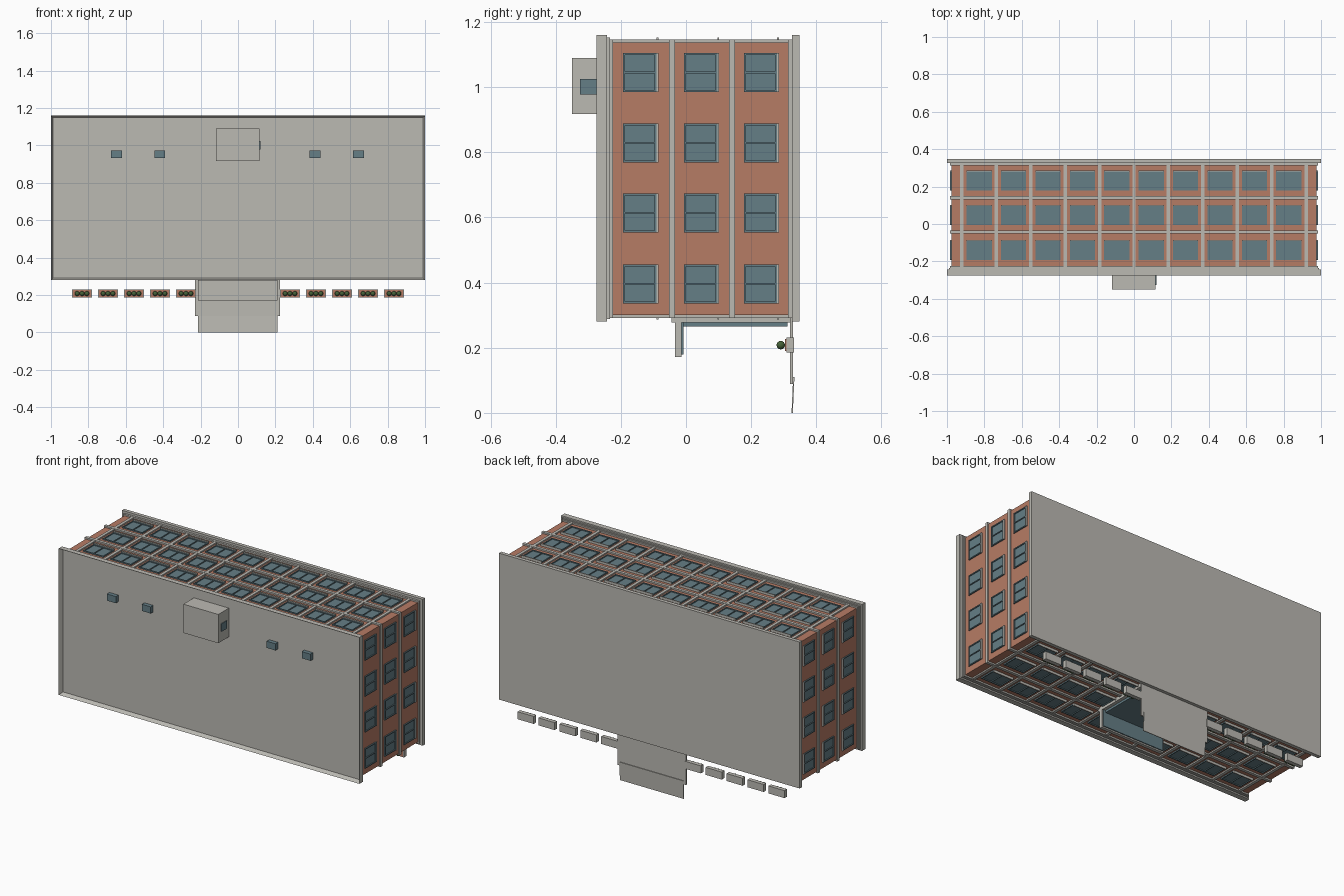
import bpy, bmesh
from mathutils import Matrix, Vector

if "Cube" in bpy.data.objects:
    bpy.data.objects.remove(bpy.data.objects["Cube"], do_unlink=True)


def material(name, rgb):
    m = bpy.data.materials.new(name)
    m.use_nodes = True
    m.diffuse_color = (*rgb, 1)
    m.node_tree.nodes["Principled BSDF"].inputs["Base Color"].default_value = (*rgb, 1)
    return m


CONCRETE = material("concrete", (0.50, 0.49, 0.45))
BRICK = material("brick", (0.47, 0.20, 0.13))
GLASS = material("glass", (0.13, 0.21, 0.24))
LEAF = material("leaf", (0.06, 0.12, 0.04))


def add_box(bm, x, y, z):
    """Box given by its (low, high) range on each axis."""
    size = [r[1] - r[0] for r in (x, y, z)]
    mid = Vector([(r[0] + r[1]) / 2 for r in (x, y, z)])
    bmesh.ops.create_cube(bm, size=1, matrix=Matrix.Translation(mid) @ Matrix.Diagonal((*size, 1)))


def finish(bm, name, mat):
    me = bpy.data.meshes.new(name)
    bm.to_mesh(me)
    bm.free()
    me.materials.append(mat)
    ob = bpy.data.objects.new(name, me)
    bpy.context.collection.objects.link(ob)
    return ob


def boxes(name, mat, ranges):
    bm = bmesh.new()
    for r in ranges:
        add_box(bm, *r)
    return finish(bm, name, mat)


def span(c, w):
    return (c - w / 2, c + w / 2)


LOW, HIGH = 0.30, 1.138          # brick faces
MID = (LOW + HIGH) / 2
SIDE = 0.976
BAY = 0.184

# Main block lies with its roof to the front and its base to the back
boxes("brick_walls", BRICK, [((-SIDE, SIDE), (-0.235, 0.33), (LOW, HIGH))])
boxes("base_slab", CONCRETE, [((-1, 1), (0.326, 0.348), (0.28, 1.16))])

# Floor bands wrap the block, pilasters divide the long walls into bays
boxes("floor_bands", CONCRETE,
      [((-0.983, 0.983), span(y, w), (0.291, 1.147))
       for y, w in ((-0.231, 0.013), (-0.043, 0.018), (0.141, 0.018), (0.32, 0.013))])
boxes("pilasters", CONCRETE,
      [(span(k * BAY, 0.018), (-0.235, 0.326), (0.292, 1.146)) for k in range(-5, 6)])

# Roof slab with a raised parapet and a cornice step
boxes("cornice", CONCRETE, [((-0.99, 0.99), (-0.25, -0.234), (0.288, 1.152))])
bm = bmesh.new()
add_box(bm, (-1, 1), (-0.275, -0.243), (0.28, 1.16))
top = [f for f in bm.faces if f.normal.y < -0.9]
bmesh.ops.inset_region(bm, faces=top, thickness=0.017)
bmesh.ops.translate(bm, verts=top[0].verts, vec=(0, 0.026, 0))
finish(bm, "roof_slab", CONCRETE)

# Rooftop room with a side window, and vent units
boxes("roof_room", CONCRETE, [((-0.118, 0.114), (-0.35, -0.245), (0.917, 1.09))])
boxes("roof_room_window", GLASS, [((0.112, 0.119), (-0.325, -0.275), (0.978, 1.025))])
boxes("roof_vents", GLASS,
      [(span(x, 0.058), (-0.274, -0.245), (0.932, 0.972)) for x in (-0.65, -0.418, 0.412, 0.645)])

# Windows: pane, raised frame and mullion, with a sill towards the base
panes, sills = bmesh.new(), bmesh.new()


def window(axis, sign, along, y, width):
    face = {"x": SIDE, "z": HIGH - MID}[axis]

    def part(bm, a, b, depth):
        d = sorted((sign * (face - 0.004), sign * (face + depth)))
        if axis == "x":
            add_box(bm, d, b, a)
        else:
            add_box(bm, a, b, (d[0] + MID, d[1] + MID))

    h, t = 0.102, 0.006
    part(panes, span(along, width), span(y, h), 0.002)
    for s in (-1, 1):
        part(panes, span(along + s * (width - t) / 2, t), span(y, h), 0.007)
        part(panes, span(along, width), span(y + s * (h - t) / 2, t), 0.007)
    part(panes, span(along, 0.005), span(y, h), 0.007)
    part(sills, span(along, width), span(y + h / 2 + 0.003, 0.006), 0.014 if axis == "z" else 0.009)


FLOORS = (-0.142, 0.045, 0.229)
for sign in (-1, 1):
    for y in FLOORS:
        for z in (0.396, 0.614, 0.829, 1.045):
            window("x", sign, z, y, 0.12)
        for k in range(10):
            x = (k - 4.5) * BAY
            if sign < 0 and abs(x) < BAY and y > 0:
                continue             # the entrance fills these bays
            window("z", sign, x, y, 0.135)
finish(panes, "windows", GLASS)
finish(sills, "window_sills", CONCRETE)

# Entrance: surround, glazing, canopy with glazed underside, porch slab
boxes("entrance_surround", CONCRETE, [((-0.21, 0.21), (-0.045, 0.32), (0.278, 0.302))])
boxes("entrance_glazing", GLASS, [((-0.19, 0.19), (-0.012, 0.312), (0.265, 0.28))])
boxes("canopy", CONCRETE, [((-0.215, 0.21), (-0.034, -0.014), (0.172, 0.295))])
boxes("canopy_underside", GLASS, [((-0.208, 0.203), (-0.015, -0.008), (0.18, 0.29))])
boxes("porch_slab", CONCRETE, [((-0.23, 0.225), (0.32, 0.329), (0.088, 0.3))])

# Sloping ramp, sheared along its length
ramp = bmesh.new()
add_box(ramp, (-0.215, 0.21), (0.324, 0.328), (0, 0.11))
for v in ramp.verts:
    if v.co.z > 0.05:
        v.co.y += 0.005
finish(ramp, "ramp", CONCRETE)

# Planters with round shrubs on both sides of the entrance
spots = [s * (0.278 + i * 0.139) for s in (-1, 1) for i in range(5)]
boxes("planters", CONCRETE, [(span(x, 0.107), (0.308, 0.332), (0.186, 0.231)) for x in spots])
boxes("planter_soil", BRICK, [(span(x, 0.098), (0.304, 0.31), (0.19, 0.227)) for x in spots])
bm = bmesh.new()
for x in spots:
    for i in (-1, 0, 1):
        bmesh.ops.create_uvsphere(bm, u_segments=12, v_segments=8, radius=0.013,
                                  matrix=Matrix.Translation((x + i * 0.026, 0.291, 0.208)))
for f in bm.faces:
    f.smooth = True
finish(bm, "shrubs", LEAF)
